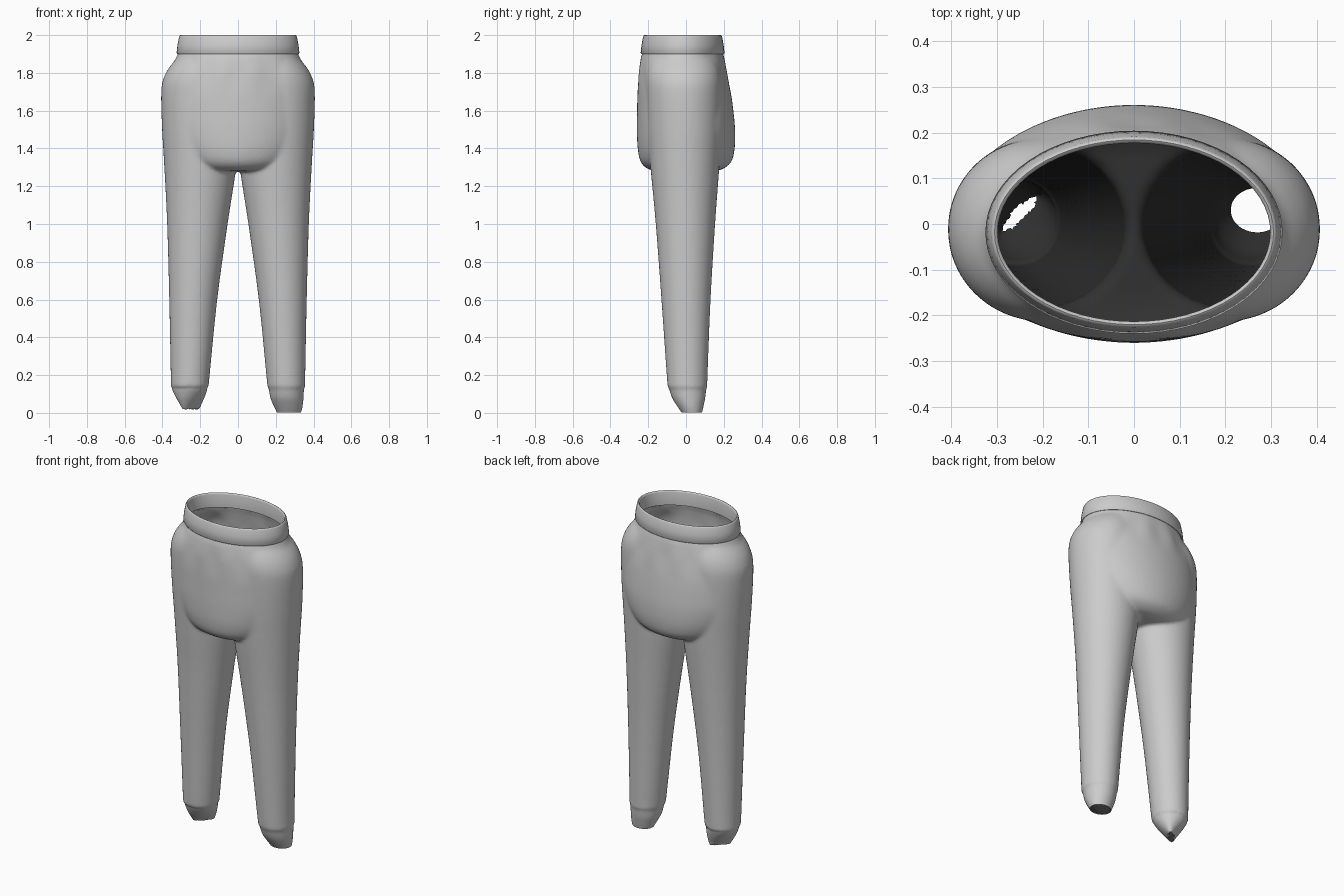
import bpy, bmesh, math
from mathutils import Vector

if "Cube" in bpy.data.objects:
    bpy.data.objects.remove(bpy.data.objects["Cube"])


def make_material(name, value):
    mat = bpy.data.materials.new(name)
    mat.use_nodes = True
    colour = (value, value, value, 1)
    mat.diffuse_color = colour
    mat.node_tree.nodes["Principled BSDF"].inputs["Base Color"].default_value = colour
    return mat


grey = make_material("fabric_grey", 0.6)
dark = make_material("lining_dark", 0.03)
SIDES = 64


def refine(rings, steps=4):
    """Catmull-Rom interpolation between the given section rings."""
    pts = [Vector(r) for r in rings]
    out = []
    for i in range(len(pts) - 1):
        a, b, c, d = pts[max(i - 1, 0)], pts[i], pts[i + 1], pts[min(i + 2, len(pts) - 1)]
        for s in range(steps):
            t = s / steps
            out.append(b + (c - a) * (t / 2) + (a * 2 - b * 5 + c * 4 - d) * (t * t / 2)
                       + (b * 3 - a - c * 3 + d) * (t ** 3 / 2))
    return out + [pts[-1]]


def loft(bm, rings, closed=True, ripple=None):
    """Skin elliptical rings (z, centre x, centre y, half x, half y, turn)."""
    rows = []
    for z, cx, cy, hx, hy, turn in rings:
        row = []
        for i in range(SIDES):
            a = 2 * math.pi * i / SIDES
            k = 1 + (ripple(a, z) if ripple else 0)
            u, v = hx * k * math.cos(a), hy * k * math.sin(a)
            row.append(bm.verts.new((cx + u * math.cos(turn) - v * math.sin(turn),
                                     cy + u * math.sin(turn) + v * math.cos(turn), z)))
        rows.append(row)
    for low, high in zip(rows, rows[1:]):
        for i in range(SIDES):
            j = (i + 1) % SIDES
            bm.faces.new((low[i], low[j], high[j], high[i]))
    if closed:
        bm.faces.new(rows[0][::-1])
        bm.faces.new(rows[-1])


def make_object(name, bm):
    bmesh.ops.recalc_face_normals(bm, faces=bm.faces)
    mesh = bpy.data.meshes.new(name)
    bm.to_mesh(mesh)
    bm.free()
    mesh.materials.append(grey)
    obj = bpy.data.objects.new(name, mesh)
    bpy.context.collection.objects.link(obj)
    bpy.ops.object.select_all(action='DESELECT')
    bpy.context.view_layer.objects.active = obj
    obj.select_set(True)
    return obj


def apply_modifier(obj, kind, **settings):
    mod = obj.modifiers.new(kind.lower(), kind)
    for key, value in settings.items():
        setattr(mod, key, value)
    bpy.ops.object.modifier_apply(modifier=mod.name)


# Leg sections from the ankle seam to the hip
leg = [(0.14, 0.256, 0.008, 0.1, 0.105, 0), (0.2, 0.253, 0.006, 0.103, 0.108, 0),
       (0.6, 0.237, 0, 0.127, 0.13, 0), (1.0, 0.215, -0.003, 0.16, 0.157, 0),
       (1.3, 0.2, -0.006, 0.19, 0.182, 0), (1.5, 0.202, -0.008, 0.2, 0.195, 0),
       (1.7, 0.203, -0.012, 0.204, 0.2, 0), (1.78, 0.195, -0.014, 0.196, 0.198, 0),
       (1.84, 0.178, -0.016, 0.178, 0.185, 0), (1.89, 0.155, -0.018, 0.155, 0.165, 0)]

# Left cuff narrows to an open end, right cuff is pinched to a slit
left_foot = [(-0.03, 0.27, 0.034, 0.05, 0.04, 0), (0.0, 0.27, 0.031, 0.064, 0.054, 0),
             (0.04, 0.265, 0.022, 0.078, 0.072, 0), (0.08, 0.259, 0.014, 0.088, 0.088, 0),
             (0.126, 0.256, 0.009, 0.093, 0.098, 0)]
slit = math.radians(-45)
right_foot = [(0.015, 0.25, 0.025, 0.062, 0.014, slit), (0.04, 0.25, 0.02, 0.07, 0.034, slit),
              (0.08, 0.253, 0.014, 0.084, 0.066, slit), (0.126, 0.256, 0.009, 0.094, 0.096, slit)]

# Seat sections, wide enough to run smoothly into the hips
torso = [(1.28, 0, 0, 0.19, 0.15, 0), (1.292, 0, -0.003, 0.25, 0.2, 0),
         (1.33, 0, 0, 0.305, 0.24, 0), (1.4, 0, 0.001, 0.355, 0.257, 0),
         (1.5, 0, 0, 0.388, 0.26, 0), (1.6, 0, -0.004, 0.398, 0.255, 0),
         (1.7, 0, -0.01, 0.4, 0.247, 0), (1.8, 0, -0.016, 0.375, 0.235, 0),
         (1.87, 0, -0.018, 0.333, 0.224, 0), (1.905, 0, -0.018, 0.317, 0.214, 0),
         (1.94, 0, -0.018, 0.308, 0.206, 0)]


def gathers(a, z):
    """Soft folds below the waistband, fading downward."""
    fade = max(0, 1 - abs(z - 1.8) / 0.12)
    return 0.018 * fade * math.sin(a) ** 2 * math.cos(14 * a)


bm = bmesh.new()
loft(bm, refine(left_foot) + refine(leg))
right = refine(right_foot) + refine(leg)
loft(bm, [(z, -cx, cy, hx, hy, -turn) for z, cx, cy, hx, hy, turn in right])
loft(bm, refine(torso), ripple=gathers)
trousers = make_object("trousers", bm)

# Fuse legs and seat into one soft cloth skin, softest around the hips
apply_modifier(trousers, 'REMESH', mode='VOXEL', voxel_size=0.01)
apply_modifier(trousers, 'SMOOTH', factor=0.5, iterations=3)
hips = trousers.vertex_groups.new(name="hips")
hips.add([v.index for v in trousers.data.vertices if 1.36 < v.co.z < 1.87], 1, 'REPLACE')
apply_modifier(trousers, 'SMOOTH', factor=0.5, iterations=10, vertex_group="hips")

# Open the waist and both ankles
bm = bmesh.new()
bm.from_mesh(trousers.data)
for height, top in ((1.92, True), (0.001, False)):
    bmesh.ops.bisect_plane(bm, geom=bm.verts[:] + bm.edges[:] + bm.faces[:],
                           plane_co=(0, 0, height), plane_no=(0, 0, 1),
                           clear_outer=top, clear_inner=not top)
bm.normal_update()
ends = [f for f in bm.faces if f.calc_center_median().z < 0.05
        and f.calc_center_median().x < 0 and f.normal.z < -0.75]
bmesh.ops.delete(bm, geom=ends, context='FACES')
bm.to_mesh(trousers.data)
bm.free()

# Dark lining inside, stopping below the gathered waist
trousers.data.materials.clear()
for mat in (grey, dark):
    trousers.data.materials.append(mat)
for p in trousers.data.polygons:
    p.material_index = 0
apply_modifier(trousers, 'SOLIDIFY', thickness=0.006, offset=-1, material_offset=1)
for p in trousers.data.polygons:
    if p.center.z > 1.75:
        p.material_index = 0
bpy.ops.object.shade_smooth_by_angle(angle=math.radians(60))

# Waistband with a rolled rim and a turned-in hem
profile = [(1.9, 0.312), (1.9, 0.321), (1.906, 0.325), (1.95, 0.32), (1.992, 0.312),
           (1.998, 0.309), (2.0, 0.305), (1.998, 0.301), (1.99, 0.298), (1.91, 0.3)]
bm = bmesh.new()
loft(bm, [(z, 0, -0.018, r, r - 0.103, 0) for z, r in profile], closed=False)
make_object("waistband", bm)
bpy.ops.object.shade_smooth_by_angle(angle=math.radians(50))
